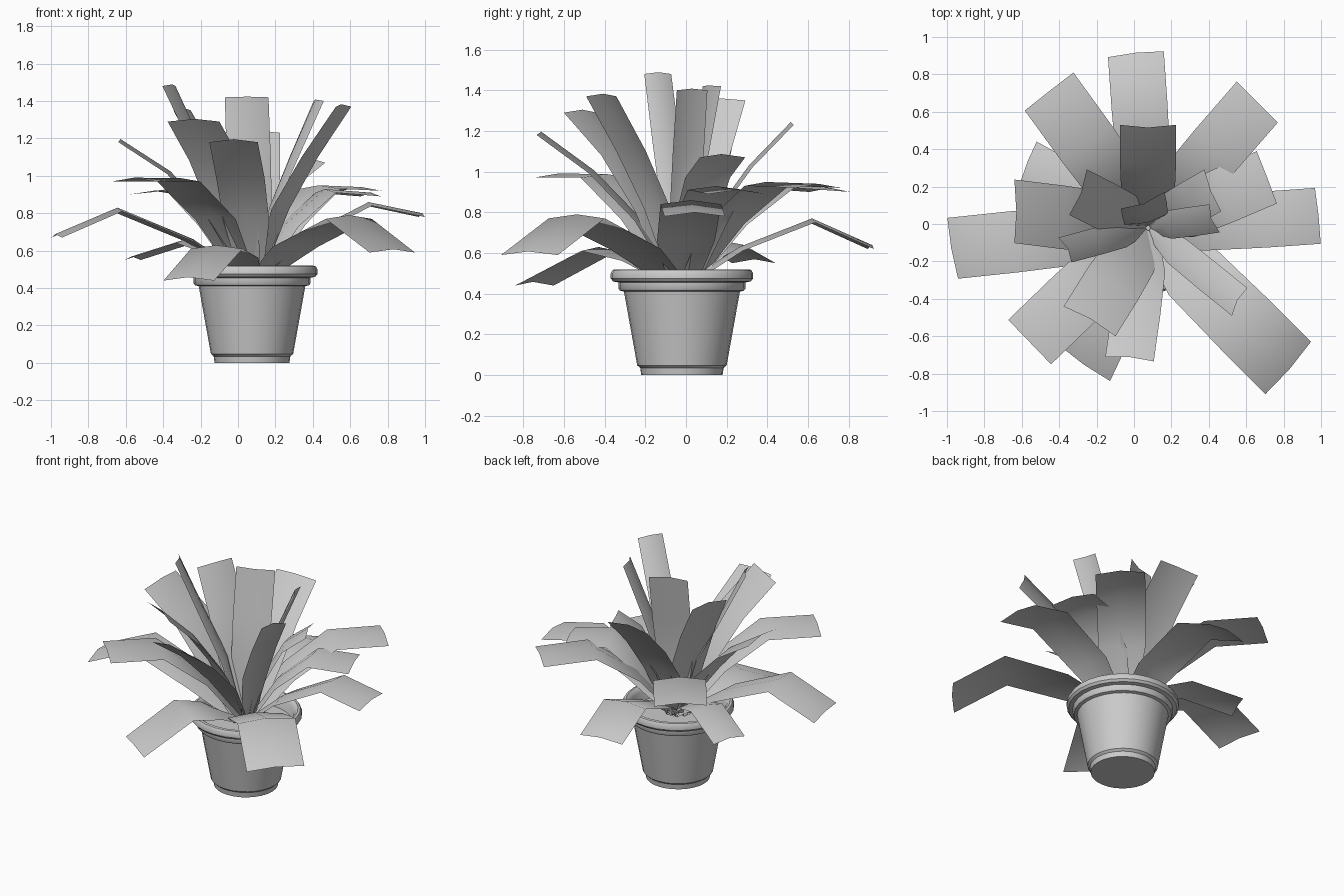
import bpy
import bmesh
from math import radians, pi
from mathutils import Vector, Matrix

cube = bpy.data.objects.get("Cube")
if cube:
    bpy.data.objects.remove(cube)

CENTRE = Vector((0.075, -0.02, 0))

grey = bpy.data.materials.new("plain grey")
grey.use_nodes = True
COLOUR = (0.6, 0.6, 0.6, 1)
grey.diffuse_color = COLOUR
grey.node_tree.nodes["Principled BSDF"].inputs["Base Color"].default_value = COLOUR


def finish(bm, name, angle):
    """Turn the bmesh into a named, shaded object standing at the pot centre."""
    mesh = bpy.data.meshes.new(name)
    bm.to_mesh(mesh)
    bm.free()
    obj = bpy.data.objects.new(name, mesh)
    bpy.context.collection.objects.link(obj)
    obj.location = CENTRE
    mesh.materials.append(grey)
    bpy.ops.object.select_all(action="DESELECT")
    obj.select_set(True)
    bpy.context.view_layer.objects.active = obj
    bpy.ops.object.shade_smooth_by_angle(angle=radians(angle))


def lathe(name, profile, steps=28):
    """Spin a radius and height profile around z."""
    bm = bmesh.new()
    verts = [bm.verts.new((r, 0, z)) for r, z in profile]
    edges = [bm.edges.new(pair) for pair in zip(verts, verts[1:])]
    bmesh.ops.spin(bm, geom=verts + edges, axis=(0, 0, 1), cent=(0, 0, 0),
                   angle=2 * pi, steps=steps)
    bmesh.ops.remove_doubles(bm, verts=bm.verts, dist=0.0005)
    bmesh.ops.recalc_face_normals(bm, faces=bm.faces)
    finish(bm, name, 35)


def leaf(name, bend, rise, angle, reach, tip_z, bend_z, width, yaw):
    """A cupped strip that rises from the soil, bends, and ends square."""
    base_z = 0.44
    # distance along the reach, height, width, share of the yaw
    rows = [(0.03, base_z, 0.45 * width, 0),
            (0.31 * reach, base_z + rise * (bend_z - base_z), 0.95 * width, 0.3),
            (bend * reach, bend_z, width, 0.8),
            (reach, tip_z, width, 1)]
    path = [Vector((r, 0, z)) for r, z, w, turn in rows]
    bm = bmesh.new()
    grid = []
    for i, point in enumerate(path):
        along = path[min(i + 1, len(path) - 1)] - path[max(i - 1, 0)]
        crown = Vector((-along.z, 0, along.x)).normalized() * 0.02
        side = Vector((0, rows[i][2] / 2, 0))
        side.rotate(Matrix.Rotation(radians(yaw * rows[i][3]), 3, "Z"))
        grid.append([bm.verts.new(p) for p in
                     (point - side, point + crown, point + side)])
    for low, high in zip(grid, grid[1:]):
        for j in range(2):
            bm.faces.new((low[j], high[j], high[j + 1], low[j + 1]))
    bmesh.ops.transform(bm, matrix=Matrix.Rotation(radians(angle), 4, "Z"), verts=bm.verts)
    finish(bm, name, 60)


# Flower pot with foot, collar and rounded rim
lathe("pot", [(0, 0), (0.2, 0), (0.205, 0.035), (0.22, 0.048), (0.285, 0.41),
              (0.305, 0.415), (0.312, 0.425), (0.312, 0.455), (0.338, 0.46),
              (0.35, 0.475), (0.35, 0.5), (0.34, 0.517), (0.325, 0.52),
              (0.31, 0.51), (0.3, 0.49), (0.285, 0.425)])
lathe("soil", [(0, 0.43), (0.286, 0.43)])

# Leaf whorls: place of the bend and early rise, then for each leaf its
# angle, reach, tip height, bend height, width and yaw
WHORLS = {
    "hanging_leaf": (0.56, 0.72, [(151, 0.73, 0.55, 0.64, 0.23, 7),
                                  (245, 0.8, 0.44, 0.61, 0.33, -10)]),
    "drooping_leaf": (0.69, 0.55, [(186, 1.05, 0.67, 0.81, 0.33, 4),
                                   (4, 0.91, 0.78, 0.84, 0.3, 2),
                                   (94, 0.93, 0.62, 0.75, 0.3, 2),
                                   (-45, 1.06, 0.59, 0.77, 0.37, 4)]),
    "arching_leaf": (0.62, 0.62, [(126, 0.9, 0.9, 0.92, 0.33, 2),
                                  (49, 0.89, 0.92, 0.93, 0.31, -4),
                                  (23, 0.69, 0.89, 0.91, 0.3, -2),
                                  (224, 0.88, 0.97, 0.97, 0.33, 0)]),
    "rising_leaf": (0.63, 0.58, [(173, 0.72, 1.18, 1.01, 0.34, 7),
                                 (262, 0.71, 1.18, 0.99, 0.26, 3),
                                 (90, 0.55, 1.23, 1.02, 0.3, 0),
                                 (30, 0.4, 1.07, 0.97, 0.24, -8)]),
    "upright_leaf": (0.63, 0.58, [(238, 0.59, 1.29, 1.08, 0.32, 2),
                                  (153, 0.42, 1.35, 1.1, 0.26, 6),
                                  (101, 0.15, 1.42, 1.1, 0.25, 10)]),
    "narrow_leaf": (0.63, 0.58, [(-39, 0.63, 1.37, 1.1, 0.17, 10),
                                 (8, 0.36, 1.4, 1.1, 0.16, 12),
                                 (195, 0.46, 1.48, 1.13, 0.15, 13)]),
}
for name, (bend, rise, leaves) in WHORLS.items():
    for n, shape in enumerate(leaves, 1):
        leaf(f"{name}_{n}", bend, rise, *shape)
